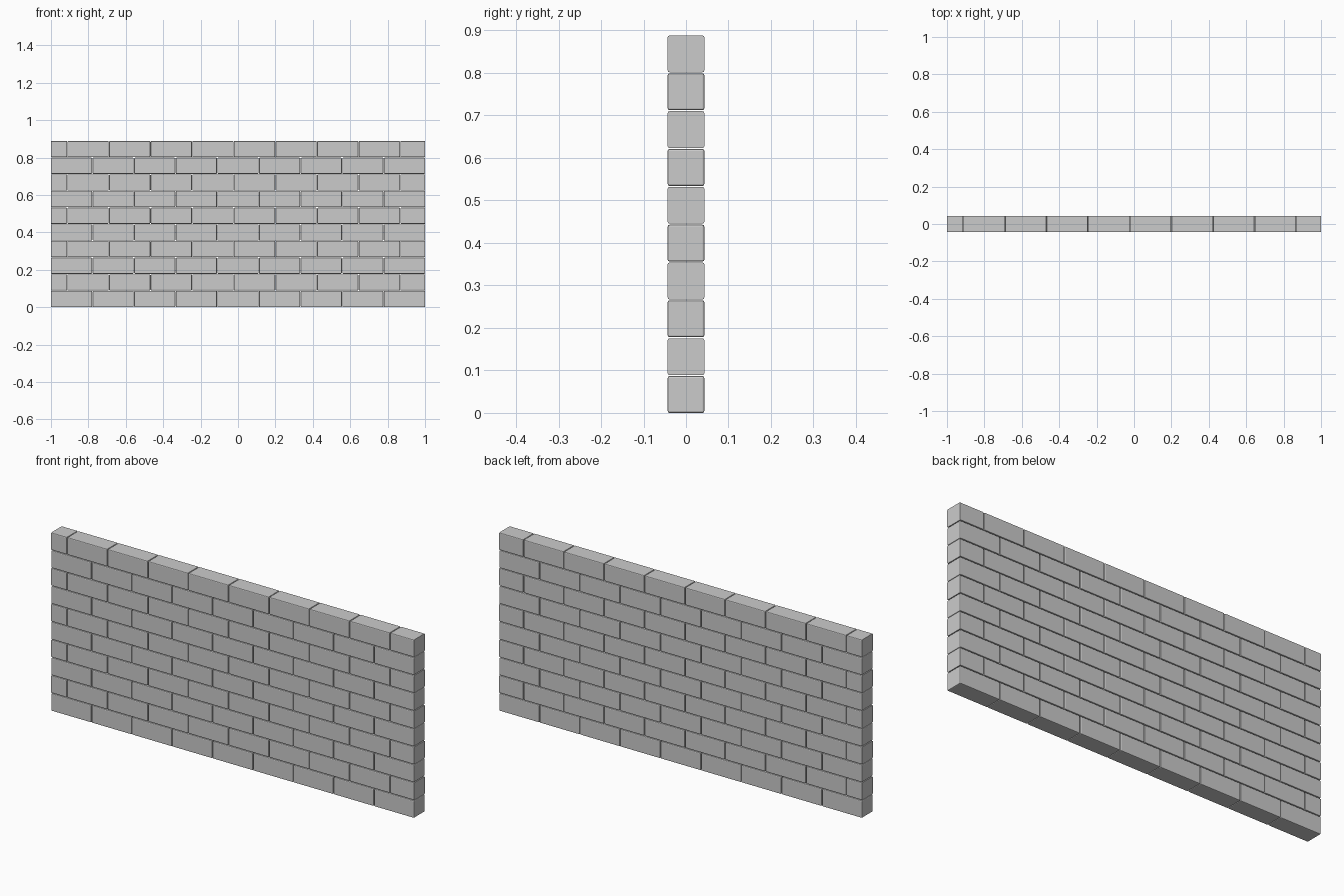
import bpy, bmesh
from mathutils import Matrix, Vector

if "Cube" in bpy.data.objects:
    bpy.data.objects.remove(bpy.data.objects["Cube"])

ROWS, PER_ROW = 10, 9
GAP = 0.0025
HEIGHT = 0.888
DEPTH = 0.086
PITCH_X = (2 + GAP) / PER_ROW
PITCH_Z = (HEIGHT + GAP) / ROWS
SIZE = (PITCH_X - GAP, DEPTH, PITCH_Z - GAP)
SHIFT = 0.0885          # offset of every second course
BEVEL = 0.004


def add_brick(name, x, z):
    """Bevelled brick, sawn flat where it passes the wall ends."""
    bm = bmesh.new()
    bmesh.ops.create_cube(bm, size=1, matrix=Matrix.Diagonal((*SIZE, 1)))
    bmesh.ops.bevel(bm, geom=bm.edges[:], offset=BEVEL, segments=2,
                    profile=0.5, affect='EDGES')
    bmesh.ops.translate(bm, verts=bm.verts, vec=Vector((x, 0, z)))
    for side in (-1, 1):
        if side * x + SIZE[0] / 2 > 1.0005:
            cut = bmesh.ops.bisect_plane(
                bm, geom=bm.verts[:] + bm.edges[:] + bm.faces[:],
                plane_co=(side, 0, 0), plane_no=(side, 0, 0), clear_outer=True)
            rim = [e for e in cut['geom_cut'] if isinstance(e, bmesh.types.BMEdge)]
            bmesh.ops.holes_fill(bm, edges=rim, sides=0)
    bmesh.ops.recalc_face_normals(bm, faces=bm.faces)
    mesh = bpy.data.meshes.new(name)
    bm.to_mesh(mesh)
    bm.free()
    bpy.context.collection.objects.link(bpy.data.objects.new(name, mesh))


# courses of bricks in running bond
for row in range(ROWS):
    z = row * PITCH_Z + SIZE[2] / 2
    odd = row % 2
    start = -1 + SIZE[0] / 2 + (SHIFT - PITCH_X if odd else 0)
    for i in range(PER_ROW + odd):
        add_brick(f"brick_row{row + 1}_{i + 1}", start + i * PITCH_X, z)
